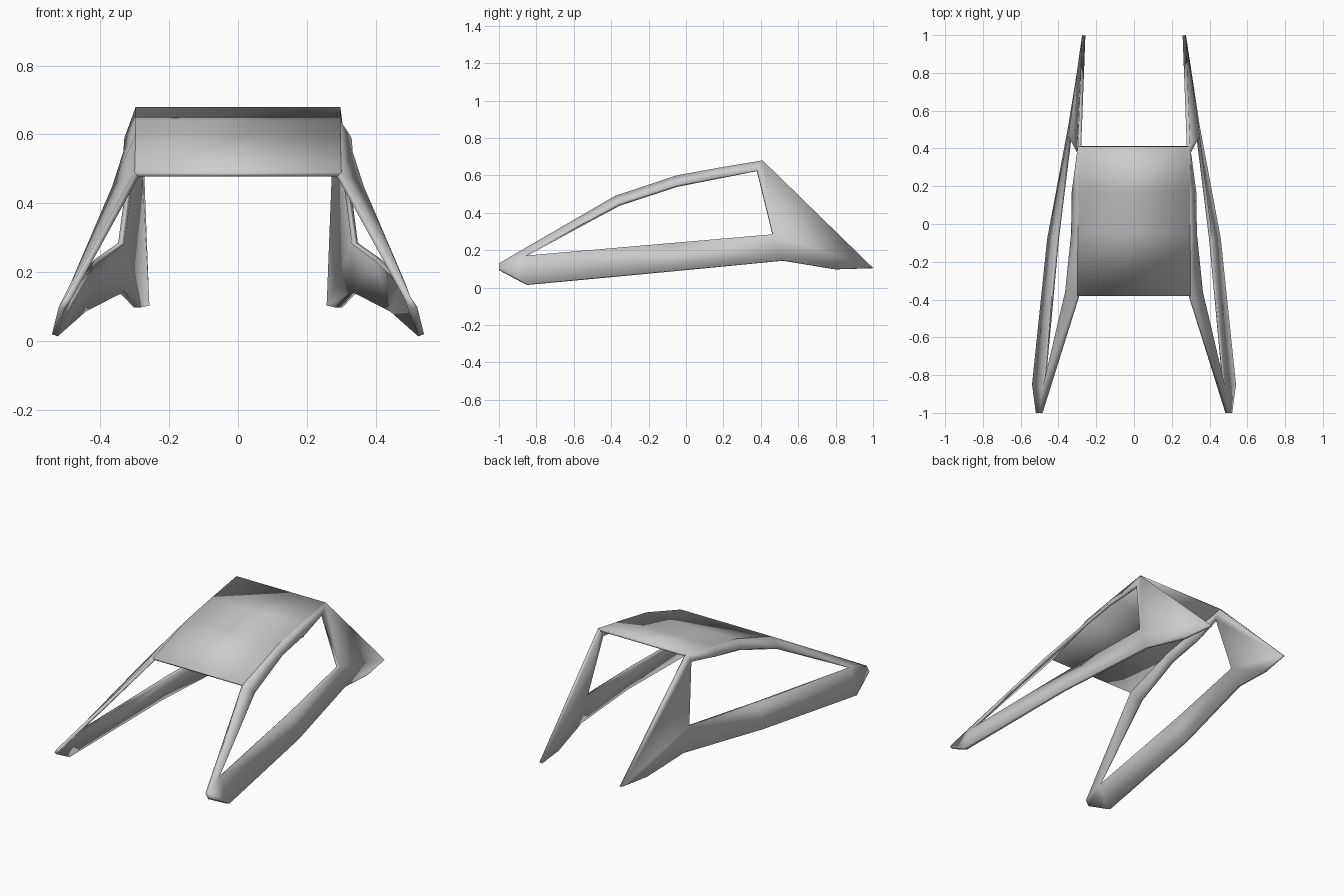
import bpy, math

cube = bpy.data.objects.get("Cube")
if cube:
    bpy.data.objects.remove(cube, do_unlink=True)

grey = bpy.data.materials.new("plain grey")
grey.use_nodes = True
colour = (0.6, 0.6, 0.6, 1)
grey.diffuse_color = colour
grey.node_tree.nodes["Principled BSDF"].inputs["Base Color"].default_value = colour


def panel(name, points, faces, thickness):
    """Sheet of named corner points, thickened inward."""
    keys = list(points)
    mesh = bpy.data.meshes.new(name)
    mesh.from_pydata(list(points.values()), [],
                     [[keys.index(k) for k in f.split()] for f in faces])
    mesh.materials.append(grey)
    obj = bpy.data.objects.new(name, mesh)
    bpy.context.collection.objects.link(obj)
    solid = obj.modifiers.new("thickness", "SOLIDIFY")
    solid.thickness = thickness
    solid.offset = -1
    bpy.ops.object.select_all(action="DESELECT")
    obj.select_set(True)
    bpy.context.view_layer.objects.active = obj
    bpy.ops.object.shade_smooth_by_angle(angle=math.radians(20))
    return obj


# Side frame: outer rim, roof rail, then window opening
side = {
    "tip": (0.50, -1.0, 0.13), "nose": (0.52, -1.0, 0.10),
    "toe": (0.54, -0.85, 0.02), "belly": (0.46, -0.08, 0.09),
    "heel": (0.348, 0.52, 0.145), "notch": (0.303, 0.80, 0.098),
    "tail": (0.275, 1.0, 0.105), "peak": (0.297, 0.41, 0.68),
    "rail_c": (0.297, 0.17, 0.64), "rail_b": (0.297, -0.05, 0.60),
    "rail_a": (0.30, -0.38, 0.49),
    "win_front": (0.485, -0.87, 0.17), "win_a": (0.365, -0.36, 0.45),
    "win_b": (0.333, -0.05, 0.55), "win_c": (0.33, 0.17, 0.59),
    "win_top": (0.302, 0.38, 0.627), "win_rear": (0.348, 0.465, 0.285),
    "sill": (0.415, -0.08, 0.238),
}
side_faces = [
    "tip nose toe win_front",
    "tip win_front win_a rail_a",        # front pillar
    "rail_a win_a win_b rail_b",
    "rail_b win_b win_c rail_c",
    "rail_c win_c win_top peak",
    "peak win_top win_rear tail",        # rear fin
    "tail win_rear heel notch",
    "win_front toe belly sill",          # sill
    "sill belly heel win_rear",
]
for label, sign in (("left", 1), ("right", -1)):
    pts = {k: (sign * x, y, z) for k, (x, y, z) in side.items()}
    faces = side_faces if sign > 0 else [" ".join(reversed(f.split())) for f in side_faces]
    panel(label + "_side_frame", pts, faces, 0.018)

# Roof sheet following the two rails
rails = ["rail_a", "rail_b", "rail_c", "peak"]
roof = {}
for k in rails:
    x, y, z = side[k]
    roof[k + "_l"] = (x, y, z)
    roof[k + "_r"] = (-x, y, z)
roof_faces = [f"{a}_r {a}_l {b}_l {b}_r" for a, b in zip(rails, rails[1:])]
panel("roof", roof, roof_faces, 0.013)
